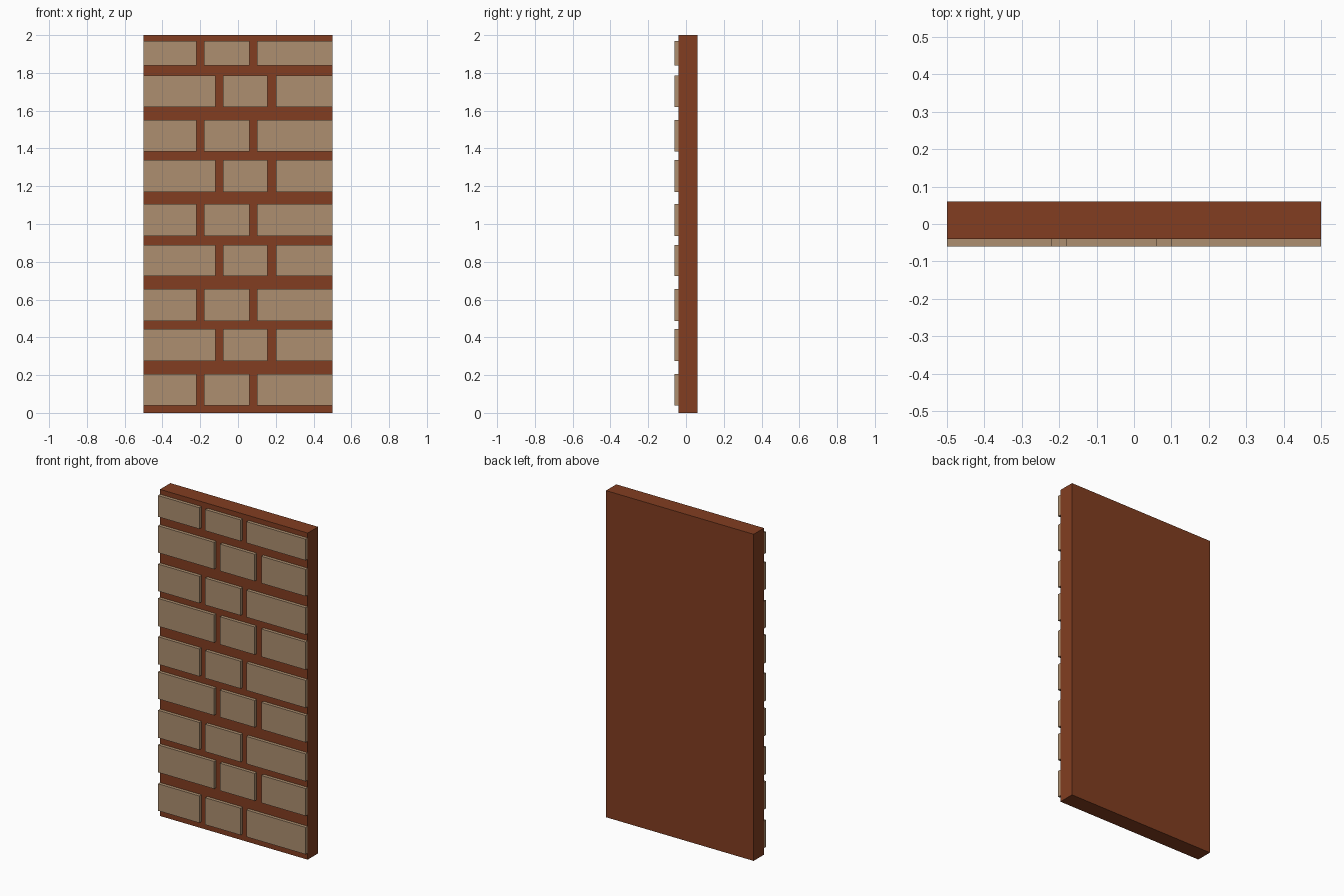
import bpy
import bmesh

if "Cube" in bpy.data.objects:
    bpy.data.objects.remove(bpy.data.objects["Cube"])


def material(name, rgb):
    m = bpy.data.materials.new(name)
    m.diffuse_color = (*rgb, 1.0)
    m.use_nodes = True
    m.node_tree.nodes["Principled BSDF"].inputs["Base Color"].default_value = m.diffuse_color
    return m


def add_box(bm, x0, x1, y0, y1, z0, z1):
    verts = bmesh.ops.create_cube(bm, size=1.0)["verts"]
    for v in verts:
        v.co.x = x1 if v.co.x > 0 else x0
        v.co.y = y1 if v.co.y > 0 else y0
        v.co.z = z1 if v.co.z > 0 else z0


def make_object(name, boxes, mat):
    bm = bmesh.new()
    for b in boxes:
        add_box(bm, *b)
    mesh = bpy.data.meshes.new(name)
    bm.to_mesh(mesh)
    bm.free()
    mesh.materials.append(mat)
    obj = bpy.data.objects.new(name, mesh)
    bpy.context.collection.objects.link(obj)
    return obj


brown = material("reddish brown", (0.223, 0.048, 0.015))
tan = material("tan brick", (0.418, 0.275, 0.162))

# Backing wall slab
make_object("wall_slab", [(-0.5, 0.5, -0.04, 0.06, 0.0, 2.0)], brown)

# Brick courses: two alternating horizontal layouts
layouts = [
    [(-0.5, -0.22), (-0.18, 0.06), (0.10, 0.5)],
    [(-0.5, -0.12), (-0.08, 0.155), (0.20, 0.5)],
]
courses = [(0.04, 0.205), (0.275, 0.443), (0.487, 0.655), (0.725, 0.89),
           (0.937, 1.105), (1.17, 1.34), (1.385, 1.55), (1.62, 1.785),
           (1.84, 1.97)]
for i, (z0, z1) in enumerate(courses):
    boxes = [(x0, x1, -0.06, -0.04, z0, z1) for x0, x1 in layouts[i % 2]]
    make_object(f"brick_course_{i + 1}", boxes, tan)
